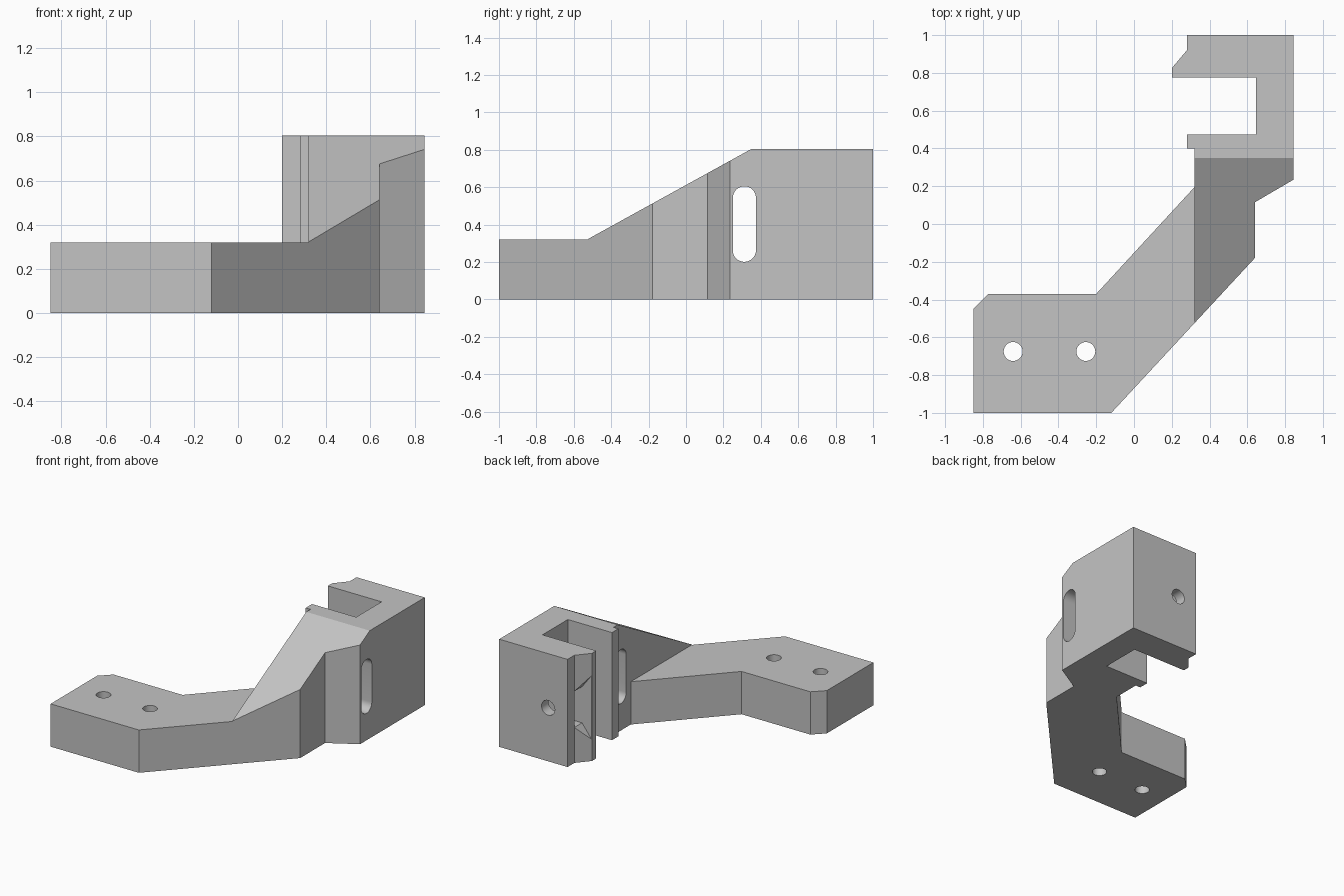
import bpy
import bmesh
from math import cos, sin, pi, radians
from mathutils import Vector

cube = bpy.data.objects.get("Cube")
if cube:
    bpy.data.objects.remove(cube, do_unlink=True)

grey = bpy.data.materials.new("light grey plastic")
grey.use_nodes = True
grey.diffuse_color = (0.55, 0.55, 0.55, 1)
grey.node_tree.nodes["Principled BSDF"].inputs["Base Color"].default_value = grey.diffuse_color


def prism(name, profile, axis, low, high):
    """Extrude a 2D profile along x (profile y,z), y (x,z) or z (x,y)."""
    place = {"x": lambda a, b: (low, a, b),
             "y": lambda a, b: (a, low, b),
             "z": lambda a, b: (a, b, low)}[axis]
    step = Vector([(high - low) * (axis == k) for k in "xyz"])
    bm = bmesh.new()
    face = bm.faces.new([bm.verts.new(place(a, b)) for a, b in profile])
    grown = bmesh.ops.extrude_face_region(bm, geom=[face])["geom"]
    bmesh.ops.translate(bm, vec=step, verts=[v for v in grown if isinstance(v, bmesh.types.BMVert)])
    bmesh.ops.recalc_face_normals(bm, faces=bm.faces)
    mesh = bpy.data.meshes.new(name)
    bm.to_mesh(mesh)
    bm.free()
    mesh.materials.append(grey)
    obj = bpy.data.objects.new(name, mesh)
    bpy.context.collection.objects.link(obj)
    return obj


def slot_profile(a, b, radius, half=0.0, n=16):
    """Circle, or an upright rounded slot when half is above zero."""
    points = []
    for centre, start in ((b + half, 0), (b - half, pi)):
        for i in range(n + 1 if half else n):
            t = start + pi * i / n
            points.append((a + radius * cos(t), centre + radius * sin(t)))
    return points


def cut(body, cutter):
    mod = body.modifiers.new("cut", "BOOLEAN")
    mod.operation = "DIFFERENCE"
    mod.solver = "EXACT"
    mod.object = cutter
    cutter.hide_render = True
    bpy.context.view_layer.objects.active = body
    bpy.ops.object.modifier_apply(modifier=mod.name)
    bpy.data.objects.remove(cutter, do_unlink=True)


# Whole bracket outline: foot plate, diagonal arm and open clamp
outline = [(-.85, -1), (-.12, -1), (.64, -.18), (.64, .115), (.845, .235), (.845, 1),
           (.28, 1), (.28, .92), (.2, .825), (.2, .775), (.645, .775), (.645, .475),
           (.28, .475), (.28, .4), (.32, .4), (.32, .195), (-.2, -.37), (-.77, -.37),
           (-.85, -.45)]
bracket = prism("bracket", outline, "z", 0, .805)

# Lower the foot plate and slope the rib up to the clamp
cut(bracket, prism("plate_cutter", [(-1, -1.1), (.32, -1.1), (.32, .4), (-1, .4)], "z", .32, 1))
cut(bracket, prism("slope_cutter", [(-.53, .32), (.35, .805), (.35, 1), (-.53, 1)], "x", .1, 1))

# Screw holes in the foot plate
for x in (-.64, -.255):
    cut(bracket, prism("foot_hole", slot_profile(x, -.675, .05), "z", -.1, .5))

# Tall rounded slot through the side wall
cut(bracket, prism("side_slot", slot_profile(.312, .403, .062, .14), "x", .1, 1))

# Clamp screw hole from the back, and its nut pocket with a flared mouth
screw_x, screw_z = .44, .4
cut(bracket, prism("clamp_hole", slot_profile(screw_x, screw_z, .055), "y", .7, 1.1))
upper = [(.19, .253), (.28, .135), (screw_x + .078, .135)]
pocket = [(x, screw_z + h) for x, h in upper] + [(screw_x + .156, screw_z)]
pocket += [(x, screw_z - h) for x, h in reversed(upper)]
cut(bracket, prism("nut_pocket", pocket, "y", .828, .918))

# Smooth hole walls, crisp edges elsewhere
bpy.ops.object.select_all(action="DESELECT")
bracket.select_set(True)
bpy.context.view_layer.objects.active = bracket
bpy.ops.object.shade_smooth_by_angle(angle=radians(25))
